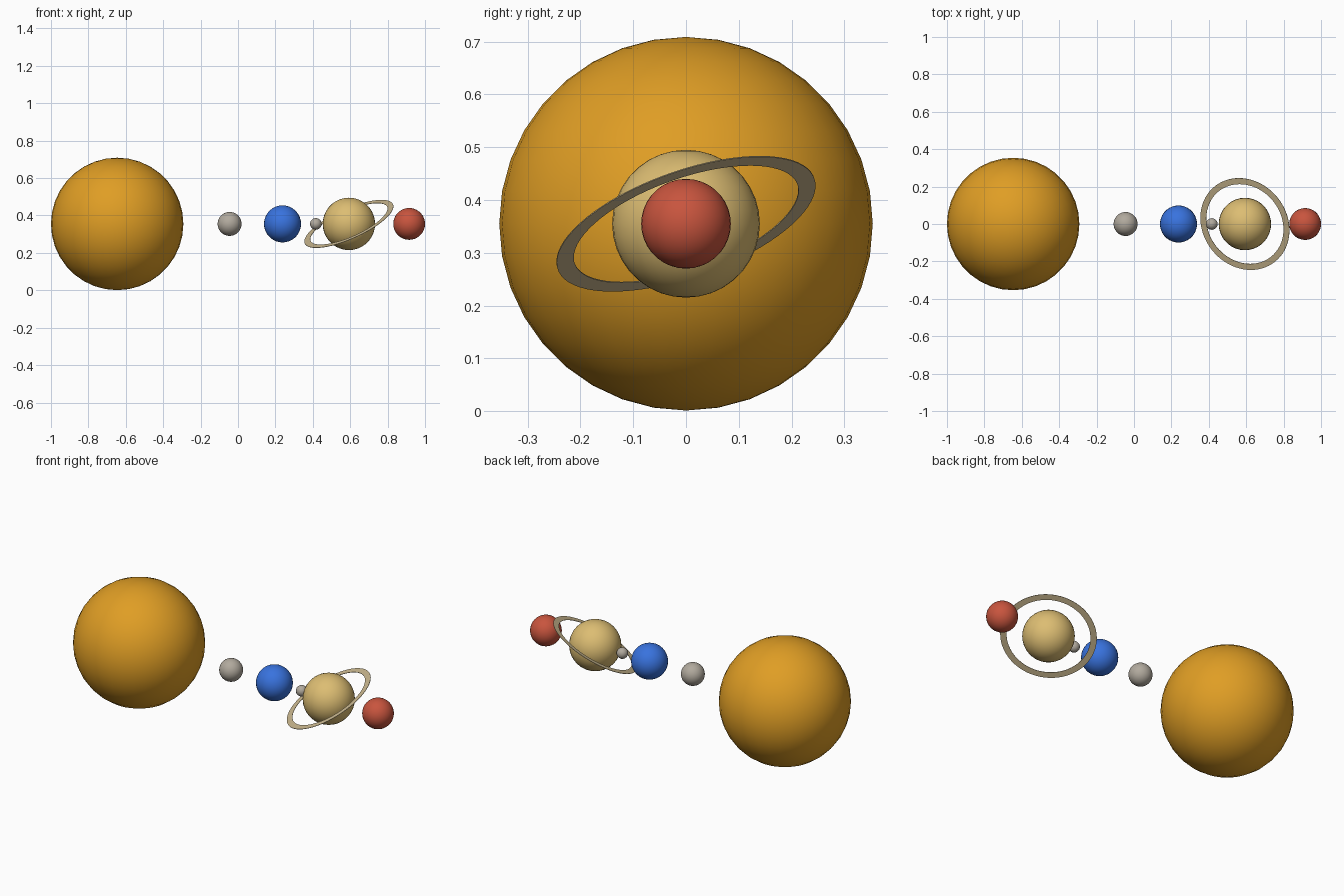
import bpy, bmesh, math
from mathutils import Matrix

if "Cube" in bpy.data.objects:
    bpy.data.objects.remove(bpy.data.objects["Cube"])

CZ = 0.355  # shared centre height


def material(name, rgb):
    m = bpy.data.materials.new(name)
    m.diffuse_color = (*rgb, 1.0)
    m.use_nodes = True
    m.node_tree.nodes["Principled BSDF"].inputs["Base Color"].default_value = m.diffuse_color
    return m


gold = material("gold", (0.74, 0.34, 0.018))
grey = material("warm grey", (0.44, 0.40, 0.34))
blue = material("blue", (0.04, 0.17, 0.73))
sand = material("sand", (0.72, 0.51, 0.17))
pale = material("pale tan", (0.58, 0.47, 0.27))
red = material("red", (0.58, 0.09, 0.048))


def add_object(name, bm, mat, smooth):
    mesh = bpy.data.meshes.new(name)
    bm.to_mesh(mesh)
    bm.free()
    mesh.materials.append(mat)
    for p in mesh.polygons:
        p.use_smooth = smooth
    ob = bpy.data.objects.new(name, mesh)
    bpy.context.collection.objects.link(ob)
    return ob


def ball(name, x, radius, mat):
    bm = bmesh.new()
    bmesh.ops.create_uvsphere(bm, u_segments=36, v_segments=18, radius=radius)
    add_object(name, bm, mat, True).location = (x, 0, CZ)


# Star, planets and moon in a row
ball("sun", -0.646, 0.354, gold)
ball("small_grey_planet", -0.045, 0.064, grey)
ball("blue_planet", 0.238, 0.099, blue)
ball("moon", 0.416, 0.031, grey)
ball("ringed_planet", 0.593, 0.140, sand)
ball("red_planet", 0.915, 0.085, red)

# Thin tilted ring: a rectangular section swept round a full circle
R_OUT, R_IN, HALF, N = 0.258, 0.224, 0.001, 72
bm = bmesh.new()
section = [(R_IN, -HALF), (R_OUT, -HALF), (R_OUT, HALF), (R_IN, HALF)]
loops = []
for i in range(N):
    a = 2 * math.pi * i / N
    loops.append([bm.verts.new((r * math.cos(a), r * math.sin(a), z)) for r, z in section])
for i in range(N):
    p, q = loops[i], loops[(i + 1) % N]
    for k in range(4):
        j = (k + 1) % 4
        bm.faces.new((p[k], q[k], q[j], p[j]))
bmesh.ops.recalc_face_normals(bm, faces=bm.faces)
tilt = Matrix.Rotation(math.radians(-24), 4, 'Y') @ Matrix.Rotation(math.radians(18), 4, 'X')
bmesh.ops.transform(bm, matrix=tilt, verts=bm.verts)
add_object("planet_ring", bm, pale, False).location = (0.593, 0, CZ)
